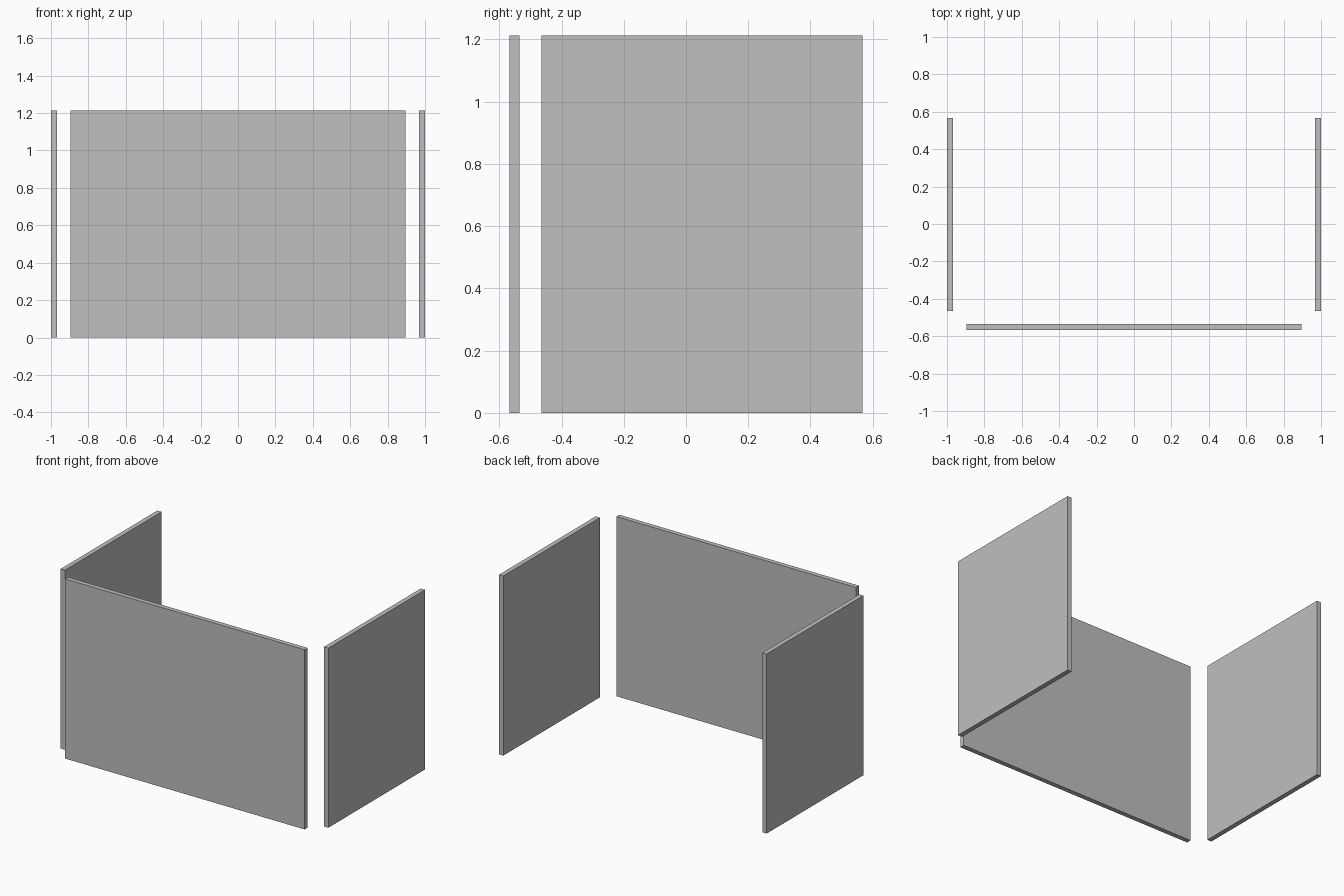
import bpy

HEIGHT = 1.213
THICK = 0.032
HALF_DEPTH = 0.567

cube = bpy.data.objects.get("Cube")
if cube:
    bpy.data.objects.remove(cube, do_unlink=True)

# Single grey finish
grey = bpy.data.materials.new("light grey")
grey.use_nodes = True
colour = (0.52, 0.52, 0.52, 1)
grey.diffuse_color = colour
grey.node_tree.nodes["Principled BSDF"].inputs["Base Color"].default_value = colour


def panel(name, x0, x1, y0, y1):
    """Upright panel standing on the floor."""
    bpy.ops.mesh.primitive_cube_add(
        size=1, location=((x0 + x1) / 2, (y0 + y1) / 2, HEIGHT / 2))
    ob = bpy.context.object
    ob.name = name
    ob.scale = (x1 - x0, y1 - y0, HEIGHT)
    bpy.ops.object.transform_apply(location=False, rotation=False, scale=True)
    ob.data.materials.append(grey)


# Wide front panel, set forward of the sides
panel("front_panel", -0.895, 0.895, -HALF_DEPTH, -HALF_DEPTH + THICK)

# Matching side panels, standing free of the front
panel("left_panel", 1 - THICK, 1, -0.464, HALF_DEPTH)
panel("right_panel", -1, -1 + THICK, -0.464, HALF_DEPTH)
